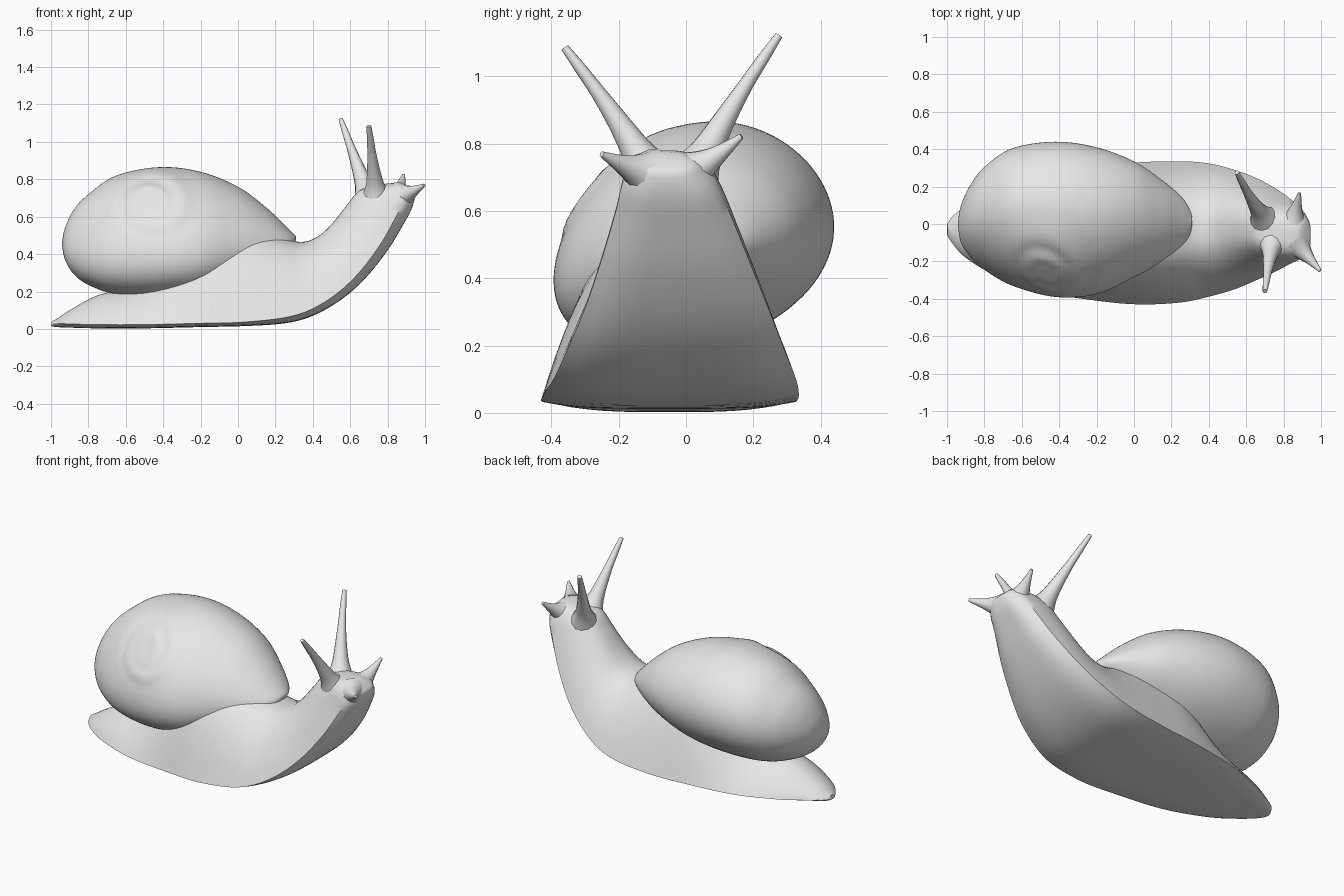
import bpy, bmesh, math
from mathutils import Vector

cube = bpy.data.objects.get("Cube")
if cube:
    bpy.data.objects.remove(cube, do_unlink=True)

grey = bpy.data.materials.new("plain grey")
grey.use_nodes = True
grey.diffuse_color = (0.8, 0.8, 0.8, 1)
grey.node_tree.nodes["Principled BSDF"].inputs["Base Color"].default_value = (0.8, 0.8, 0.8, 1)


def refine(rows, steps):
    """Smoothly interpolate a list of number tuples."""
    out = []
    for i in range(len(rows) - 1):
        a, b, c, d = (rows[min(max(i + k, 0), len(rows) - 1)] for k in (-1, 0, 1, 2))
        for s in range(steps):
            t = s / steps
            out.append([q + 0.5 * t * (r - p + t * (2*p - 5*q + 4*r - w + t * (3*(q - r) + w - p)))
                        for p, q, r, w in zip(a, b, c, d)])
    return out + [list(rows[-1])]


def loft(name, rings, angle=45):
    """Skin closed rings of points and cap both ends."""
    bm = bmesh.new()
    loops = [[bm.verts.new(p) for p in ring] for ring in rings]
    n = len(loops[0])
    for a, b in zip(loops, loops[1:]):
        for i in range(n):
            j = (i + 1) % n
            bm.faces.new((a[i], a[j], b[j], b[i]))
    bm.faces.new(loops[0][::-1])
    bm.faces.new(loops[-1])
    if bm.calc_volume(signed=True) < 0:
        bmesh.ops.reverse_faces(bm, faces=bm.faces)
    mesh = bpy.data.meshes.new(name)
    bm.to_mesh(mesh)
    bm.free()
    mesh.materials.append(grey)
    ob = bpy.data.objects.new(name, mesh)
    bpy.context.collection.objects.link(ob)
    bpy.ops.object.select_all(action='DESELECT')
    bpy.context.view_layer.objects.active = ob
    ob.select_set(True)
    bpy.ops.object.shade_smooth_by_angle(angle=math.radians(angle))


# Body: sole x, sole z, back x, back z, right edge, left edge, squareness, inward lean
body_rows = [
    (-1.00, .015, -.995, .04, -.06, .00, 1, .2),
    (-.97, .01, -.96, .06, -.11, .045, 1, .2),
    (-.90, .007, -.90, .10, -.18, .09, 1, .2),
    (-.75, .003, -.75, .18, -.27, .17, .9, .35),
    (-.50, .003, -.50, .26, -.36, .26, .8, .45),
    (-.20, .01, -.20, .55, -.41, .31, .62, .42),
    (.03, .015, 0, .54, -.43, .33, .58, .42),
    (.25, .03, .20, .495, -.42, .335, .7, .38),
    (.40, .07, .33, .465, -.39, .325, .75, .35),
    (.55, .155, .42, .49, -.35, .29, .8, .3),
    (.68, .27, .50, .56, -.30, .245, .8, .25),
    (.80, .42, .58, .66, -.25, .185, .8, .2),
    (.885, .56, .65, .74, -.21, .13, .75, .15),
    (.93, .645, .75, .77, -.19, .09, .7, .1),
    (.945, .71, .84, .78, -.16, .04, .75, .1),
    (.93, .735, .885, .775, -.13, .00, .8, .1),
]


def body_ring(row):
    xb, zb, xt, zt, right, left, e, lean = row
    mid, half = (left + right) / 2, (left - right) / 2
    # Depth of the rounded sole below the widest line
    sole = min(.35, (.02 + .04 * max(0, xb)) / math.hypot(xt - xb, zt - zb))
    ring = []

    def place(y, h):
        ring.append((xb + (xt - xb) * h, y, zb + (zt - zb) * h))

    for i in range(33):
        t = math.pi * i / 32
        c, h = math.cos(t), max(math.sin(t), 0) ** e
        place(mid + half * (1 - lean * h) * math.copysign(abs(c) ** e, c), sole + (1 - sole) * h)
    for k in range(1, 16):
        u = k / 8 - 1
        place(mid + half * u, sole * u ** 4)
    return ring


loft("body", [body_ring(r) for r in refine(body_rows, 4)])

# Shell: x, right, left, bottom, top
shell_rows = [
    (-.94, -.02, .02, .44, .47),
    (-.925, -.10, .10, .37, .54),
    (-.88, -.17, .20, .295, .635),
    (-.80, -.245, .305, .235, .72),
    (-.65, -.33, .405, .185, .82),
    (-.42, -.39, .44, .175, .865),
    (-.20, -.375, .41, .20, .84),
    (0, -.285, .335, .27, .76),
    (.15, -.20, .235, .34, .65),
    (.25, -.125, .15, .41, .555),
    (.295, -.065, .085, .45, .51),
    (.31, -.01, .04, .475, .495),
]


def shell_point(row, t):
    x, right, left, low, high = row
    # Cross-section leans over, more so low on the right flank
    lean = .23 - .13 * math.cos(t) - .08 * math.sin(t)
    y = (left + right) / 2 + (left - right) / 2 * math.cos(t - lean)
    z = (low + high) / 2 + (high - low) / 2 * math.sin(t)
    # Low coiled whorl on the right flank
    dx, dz = x + .46, (z - .67) * 1.15
    r = math.hypot(dx, dz)
    if y < .05 and r < .25:
        turn = math.log(max(r, .02) / .25) / math.log(.45) + math.atan2(dz, dx) / math.tau
        fade = min(1, (.25 - r) / .08) * min(1, (.05 - y) / .1)
        rise = fade * min(1, r / .08) * .014 * (math.sin(math.pi * (turn % 1)) - .2)
        y, z = y - .7 * rise, z + .7 * rise
    return (x, y, z)


loft("shell", [[shell_point(r, math.tau * i / 96) for i in range(96)]
               for r in refine(shell_rows, 8)], 60)


def feeler(name, base, tip, radii, bend):
    """Flared tapering stalk with a slight bow."""
    base, tip = Vector(base), Vector(tip)
    axis = (tip - base).normalized()
    side = axis.cross(Vector((0, 1, 0))).normalized()
    other = axis.cross(side)
    rings = []
    for t, r in refine([(i / (len(radii) - 1), r) for i, r in enumerate(radii)], 3):
        centre = base.lerp(tip, t) + Vector(bend) * math.sin(math.pi * t)
        rings.append([centre + r * (side * math.cos(a) + other * math.sin(a))
                      for a in (math.tau * k / 12 for k in range(12))])
    loft(name, rings, 60)


# Long eye stalks and short lower feelers
long_radii = (.085, .052, .038, .029, .022, .018, .012)
short_radii = (.08, .052, .033, .02, .009)
feeler("right_eye_stalk", (.74, -.10, .70), (.70, -.36, 1.085), long_radii, (0, .01, 0))
feeler("left_eye_stalk", (.70, .02, .70), (.55, .275, 1.12), long_radii, (0, -.01, 0))
feeler("right_lower_feeler", (.87, -.11, .71), (.995, -.25, .768), short_radii, (0, 0, -.005))
feeler("left_lower_feeler", (.85, .00, .71), (.885, .165, .822), short_radii, (0, 0, -.008))
